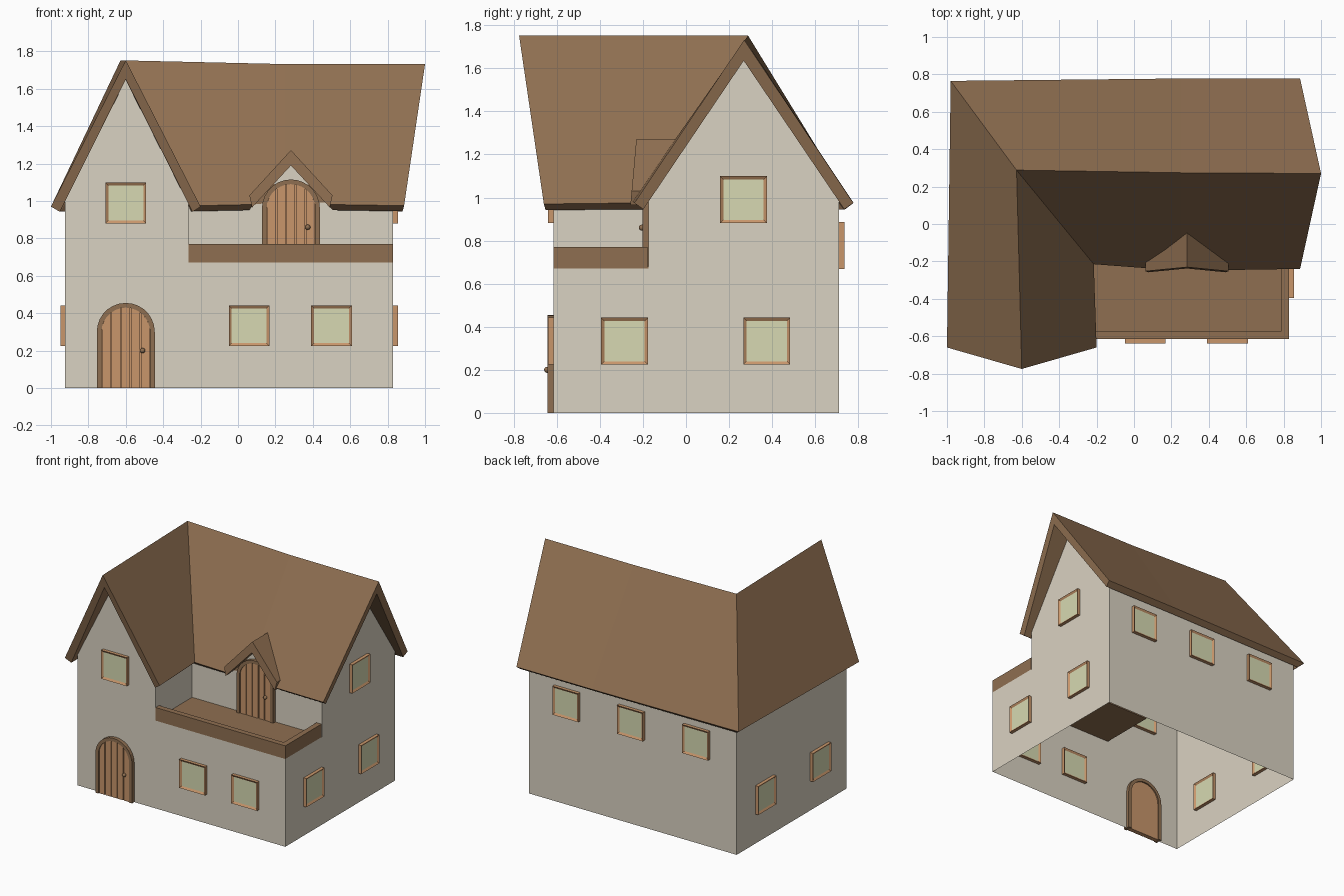
import bpy, bmesh, math
from mathutils import Matrix

if "Cube" in bpy.data.objects:
    bpy.data.objects.remove(bpy.data.objects["Cube"])


def material(name, r, g, b):
    m = bpy.data.materials.new(name)
    m.diffuse_color = [((c / 255 + 0.055) / 1.055) ** 2.4 for c in (r, g, b)] + [1]
    m.use_nodes = True
    m.node_tree.nodes["Principled BSDF"].inputs["Base Color"].default_value = m.diffuse_color
    return m


PLASTER = material("cream plaster", 218, 210, 194)
BROWN = material("brown shingle", 143, 111, 81)
WOOD = material("light wood", 200, 150, 107)
GLASS = material("pale green glass", 215, 217, 178)


def finish(name, bm, *mats, closed=True):
    if closed:
        bmesh.ops.recalc_face_normals(bm, faces=bm.faces)
    me = bpy.data.meshes.new(name)
    bm.to_mesh(me)
    bm.free()
    for m in mats:
        me.materials.append(m)
    ob = bpy.data.objects.new(name, me)
    bpy.context.scene.collection.objects.link(ob)
    return ob


def skin(name, rings, mat, cyclic=False):
    """Solid lofted through rings of equal point count."""
    bm = bmesh.new()
    vs = [[bm.verts.new(p) for p in ring] for ring in rings]
    n = len(vs[0])
    pairs = list(zip(vs, vs[1:] + vs[:1])) if cyclic else list(zip(vs, vs[1:]))
    for a, b in pairs:
        for i in range(n):
            j = (i + 1) % n
            bm.faces.new((a[i], a[j], b[j], b[i]))
    if not cyclic:
        bm.faces.new(vs[0])
        bm.faces.new(vs[-1])
    return finish(name, bm, mat)


def prism(name, xz, y0, y1, mat):
    return skin(name, [[(x, y, z) for x, z in xz] for y in (y0, y1)], mat)


def box(name, x0, x1, y0, y1, z0, z1, mat):
    return prism(name, [(x0, z0), (x1, z0), (x1, z1), (x0, z1)], y0, y1, mat)


# Walls: thin shell, open underneath, stepped back at the balcony
L, R, F, B = -0.925, 0.83, -0.615, 0.71
STEP_X, STEP_Y, DECK, EAVE = -0.265, -0.175, 0.67, 1.0
WX, MY, DX = -0.6, 0.267, 0.283      # wing, main and dormer centre lines
front = [(L, 0), (R, 0), (R, DECK), (STEP_X, DECK), (STEP_X, EAVE), (WX, 1.66), (L, EAVE)]
right = [(F, 0), (B, 0), (B, EAVE), (MY, 1.66), (STEP_Y, EAVE), (STEP_Y, DECK), (F, DECK)]
recess = [(STEP_X, DECK), (R, DECK), (R, EAVE), (DX + 0.18, EAVE), (DX, 1.2),
          (DX - 0.18, EAVE), (STEP_X, EAVE)]
bm = bmesh.new()
for poly in ([(x, F, z) for x, z in front],
             [(R, y, z) for y, z in right],
             [(x, STEP_Y, z) for x, z in recess],
             [(STEP_X, y, z) for y, z in ((F, DECK), (STEP_Y, DECK), (STEP_Y, EAVE), (F, EAVE))],
             [(R, B, 0), (L, B, 0), (L, B, EAVE), (R, B, EAVE)],
             [(L, B, 0), (L, F, 0), (L, F, EAVE), (L, B, EAVE)]):
    bm.faces.new([bm.verts.new(p) for p in poly])
finish("walls", bm, PLASTER, closed=False)

# Roof: one L-shaped sweep; each ring is eave, ridge, eave, then the underside
roof = skin("roof", [
    [(-1.0, -0.66, 0.97), (-0.6, -0.775, 1.752), (-0.2, -0.66, 0.97),
     (-0.243, -0.652, 0.942), (-0.6, -0.755, 1.65), (-0.952, -0.652, 0.942)],
    [(-0.98, 0.765, 0.975), (-0.628, 0.288, 1.752), (-0.215, -0.215, 0.975),
     (-0.25, -0.18, 0.945), (-0.615, 0.27, 1.65), (-0.945, 0.73, 0.945)],
    [(0.25, 0.778, 0.975), (0.25, 0.274, 1.732), (0.25, -0.25, 0.985),
     (0.25, -0.208, 0.955), (0.25, 0.268, 1.64), (0.25, 0.738, 0.945)],
    [(0.888, 0.777, 0.975), (1.0, 0.27, 1.732), (0.888, -0.24, 0.975),
     (0.88, -0.198, 0.945), (0.985, 0.268, 1.635), (0.88, 0.735, 0.945)],
], BROWN)

# Notch in the eave over the balcony door
cutter = prism("notch_cutter", [(DX - 0.27, 0.9), (DX + 0.27, 0.9), (DX, 1.2)],
               -0.5, STEP_Y - 0.003, BROWN)
cutter.hide_render = True
mod = roof.modifiers.new("notch", "BOOLEAN")
mod.operation, mod.solver, mod.object = "DIFFERENCE", "EXACT", cutter
bpy.context.view_layer.objects.active = roof
bpy.ops.object.modifier_apply(modifier=mod.name)
bpy.data.objects.remove(cutter)

# Dormer roof: chevron whose back ends inside the main roof slope
chevron = [(-0.222, 1.03), (0, 1.272), (0.222, 1.03), (0.208, 0.965), (0, 1.19), (-0.208, 0.965)]
skin("dormer_roof", [
    [(DX + x, -0.255 + 0.09 * (z - 1.0), z) for x, z in chevron],
    [(DX + x, 0.27 - (1.71 - z) / 1.54, z) for x, z in chevron]], BROWN)

# Balcony
box("balcony_floor", STEP_X, R - 0.003, F + 0.003, STEP_Y, 0.66, 0.68, BROWN)
box("balcony_front_parapet", STEP_X, R, F, F + 0.042, DECK, 0.77, BROWN)
box("balcony_side_parapet", R - 0.042, R, F + 0.042, STEP_Y - 0.004, DECK, 0.77, BROWN)


# Windows: block through the wall with panes sunk in both sides
def window(name, x, y, z, turned=False):
    bm = bmesh.new()
    bmesh.ops.create_cube(bm, size=1, matrix=Matrix.Diagonal((0.218, 0.05, 0.218, 1)))
    panes = [f for f in bm.faces if abs(f.normal.y) > 0.9]
    bmesh.ops.inset_individual(bm, faces=panes, thickness=0.022, depth=0)
    for f in panes:
        f.material_index = 1
        bmesh.ops.translate(bm, verts=f.verts, vec=f.normal * -0.01)
    ob = finish(name, bm, WOOD, GLASS)
    ob.location = (x, y, z)
    ob.rotation_euler.z = math.pi / 2 if turned else 0


for x, z in ((0.06, 0.333), (0.5, 0.333), (WX, 0.99)):
    window("front_window", x, F, z)
for x in (-0.59, -0.04, 0.505):
    window("back_window", x, B, 0.777)
for y in (-0.286, 0.375):
    window("right_window", R, y, 0.333, True)
    window("left_window", L, y, 0.333, True)
window("right_gable_window", R, MY, 0.99, True)


# Arched doors
def arch(r, spring=0.3, n=14):
    top = [(r * math.cos(math.pi * i / n), spring + r * math.sin(math.pi * i / n))
           for i in range(n + 1)]
    return [(r, 0)] + top + [(-r, 0)]


def door(label, x, y, z):
    out, inn = arch(0.155), arch(0.13)
    rings = []
    for a, b in zip(out, inn):
        rings.append([(x + a[0], y - 0.027, z + a[1]), (x + b[0], y - 0.027, z + b[1]),
                      (x + b[0], y + 0.025, z + b[1]), (x + a[0], y + 0.025, z + a[1])])
    skin(label + "_door_frame", rings, BROWN)
    prism(label + "_door_panel", [(x + a, z + b) for a, b in inn], y - 0.008, y + 0.015, WOOD)
    # Five planks with narrow gaps, tops following the arch
    w = 0.26 / 5
    for k in range(5):
        x0 = -0.13 + k * w + 0.003
        xs = [x0 + (w - 0.006) * i / 4 for i in range(5)]
        top = [(x + t, z + 0.3 + math.sqrt(max(0, 0.13 ** 2 - t * t))) for t in reversed(xs)]
        prism(label + "_door_plank", [(x + xs[0], z), (x + xs[-1], z)] + top,
              y - 0.02, y - 0.007, WOOD)
    bm = bmesh.new()
    bmesh.ops.create_uvsphere(bm, u_segments=12, v_segments=8, radius=0.014,
                              matrix=Matrix.Translation((x + 0.09, y - 0.03, z + 0.2)))
    for f in bm.faces:
        f.smooth = True
    finish(label + "_door_knob", bm, BROWN)


door("front", WX, F, 0)
door("balcony", DX, STEP_Y, 0.66)
